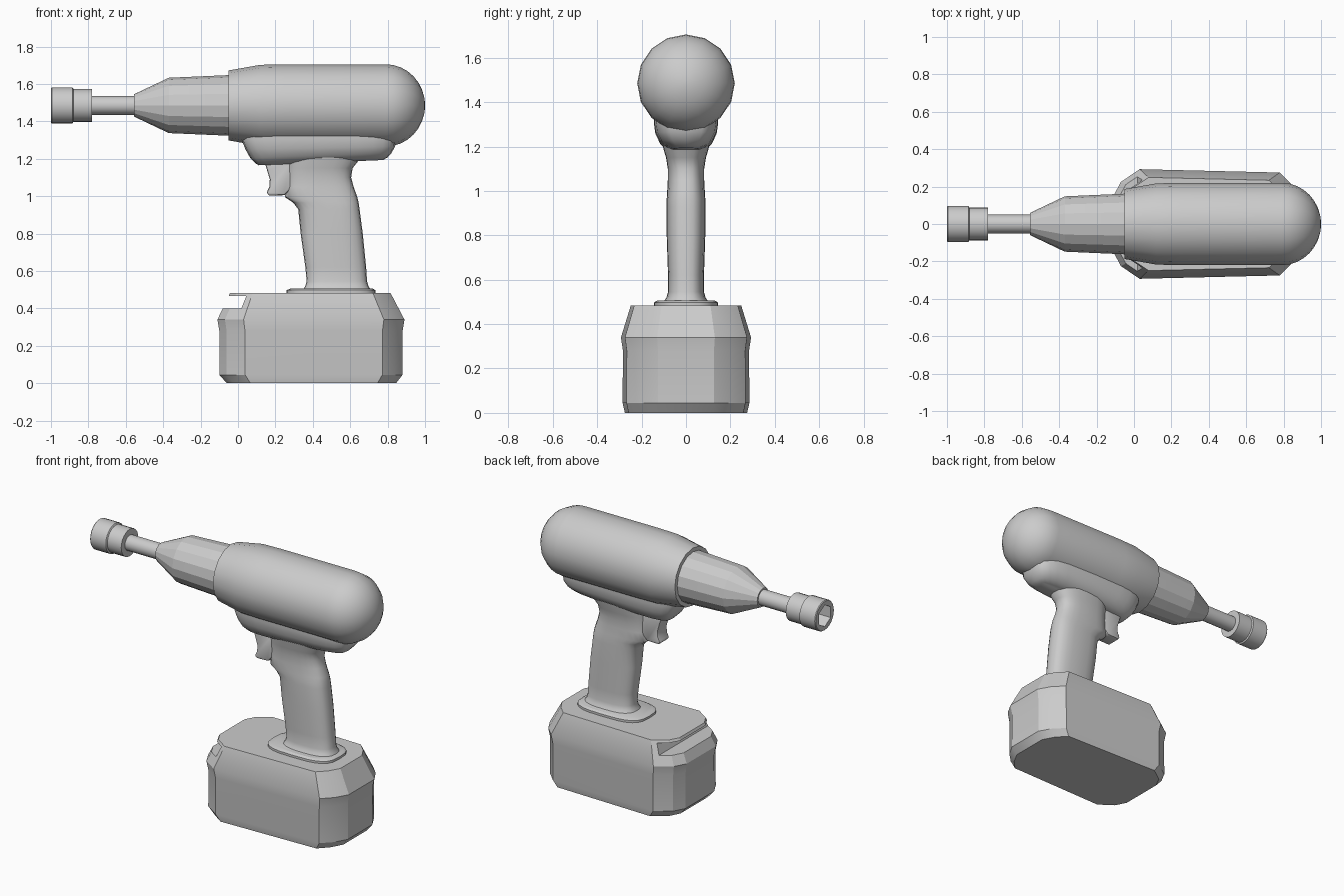
import bpy, bmesh, math
from math import sin, cos, pi

if "Cube" in bpy.data.objects:
    bpy.data.objects.remove(bpy.data.objects["Cube"])

AXIS_Z = 1.485  # height of the barrel axis


def make(name, rings, angle=30, bevel=0):
    """Skin a list of equal-length closed rings and cap both ends."""
    bm = bmesh.new()
    vs = [[bm.verts.new(p) for p in r] for r in rings]
    n = len(vs[0])
    for a, b in zip(vs, vs[1:]):
        for i in range(n):
            j = (i + 1) % n
            bm.faces.new((a[i], a[j], b[j], b[i]))
    bm.faces.new(vs[0])
    bm.faces.new(vs[-1])
    bmesh.ops.recalc_face_normals(bm, faces=bm.faces)
    me = bpy.data.meshes.new(name)
    bm.to_mesh(me)
    bm.free()
    ob = bpy.data.objects.new(name, me)
    bpy.context.collection.objects.link(ob)
    bpy.ops.object.select_all(action='DESELECT')
    ob.select_set(True)
    bpy.context.view_layer.objects.active = ob
    if bevel:
        m = ob.modifiers.new("bevel", 'BEVEL')
        m.width, m.segments = bevel, 2
        bpy.ops.object.modifier_apply(modifier=m.name)
    bpy.ops.object.shade_smooth_by_angle(angle=math.radians(angle))
    return ob


def lathe(name, profile, n=16, angle=30):
    """Revolve (x, radius) points round the barrel axis."""
    return make(name, [[(x, r * sin(2 * pi * i / n), AXIS_Z + r * cos(2 * pi * i / n))
                        for i in range(n)] for x, r in profile], angle)


def oval(x0, x1, h, z0, z1, p, n=24):
    """Superellipse ring between x0 and x1, tilted from z0 to z1."""
    ring = []
    for i in range(n):
        c, s = cos(2 * pi * i / n), sin(2 * pi * i / n)
        u = math.copysign(abs(c) ** (2 / p), c)
        v = math.copysign(abs(s) ** (2 / p), s)
        t = (u + 1) / 2
        ring.append((x0 + (x1 - x0) * t, h * v, z0 + (z1 - z0) * t))
    return ring


def prism(name, profile, h, bevel=0):
    """Extrude an (x, z) outline across y."""
    return make(name, [[(x, y, z) for x, z in profile] for y in (-h, h)], 30, bevel)


def cut(ob, cutter):
    m = ob.modifiers.new("cut", 'BOOLEAN')
    m.operation, m.object, m.solver = 'DIFFERENCE', cutter, 'EXACT'
    bpy.ops.object.select_all(action='DESELECT')
    bpy.context.view_layer.objects.active = ob
    ob.select_set(True)
    bpy.ops.object.modifier_apply(modifier=m.name)
    bpy.data.objects.remove(cutter)
    bpy.ops.object.shade_smooth_by_angle(angle=math.radians(25))


# Motor housing with rounded rear
rear = [(0.79 + 0.21 * sin(a), 0.22 * cos(a)) for a in [i * pi / 16 for i in range(8)]]
lathe("motor_housing", [(-0.05, 0.187), (0.12, 0.217), (0.25, 0.22)] + rear + [(1.0, 0.012)])

# Tapered nose and drive shaft
lathe("nose_cone", [(0.0, 0.163), (-0.05, 0.162), (-0.37, 0.148), (-0.555, 0.06)], angle=20)
lathe("drive_shaft", [(-0.5, 0.05), (-0.85, 0.05)])

# Socket with hexagonal bore
socket = lathe("socket", [(-0.78, 0.088), (-0.88, 0.088), (-0.885, 0.097),
                          (-0.995, 0.097), (-1.0, 0.093)], 24)
cut(socket, lathe("bore_cutter", [(-0.91, 0.07), (-1.1, 0.07)], 6))

# Saddle joining the housing to the grip
make("saddle", [oval(0.02, 0.84, 0.145, 1.36, 1.36, 4),
                oval(0.02, 0.845, 0.145, 1.30, 1.31, 4),
                oval(0.04, 0.84, 0.138, 1.25, 1.265, 4),
                oval(0.065, 0.82, 0.118, 1.205, 1.23, 4),
                oval(0.09, 0.80, 0.09, 1.178, 1.207, 4),
                oval(0.11, 0.775, 0.06, 1.165, 1.193, 4)], 40)

# Grip: height, front x, back x, half width
grip = [(1.25, 0.26, 0.66, 0.11), (1.19, 0.26, 0.645, 0.102), (1.15, 0.26, 0.613, 0.09),
        (1.10, 0.26, 0.605, 0.082), (1.05, 0.258, 0.618, 0.082), (0.995, 0.25, 0.638, 0.085),
        (0.965, 0.295, 0.645, 0.087), (0.93, 0.322, 0.65, 0.087), (0.80, 0.335, 0.667, 0.087),
        (0.62, 0.36, 0.685, 0.081), (0.545, 0.367, 0.69, 0.081), (0.52, 0.36, 0.697, 0.088),
        (0.495, 0.345, 0.712, 0.105)]
make("grip", [oval(a, b, h, z, z, 2.7) for z, a, b, h in grip], 50)

# Trigger
prism("trigger", [(0.14, 1.19), (0.155, 1.14), (0.17, 1.09), (0.168, 1.05), (0.153, 1.02),
                  (0.163, 1.003), (0.25, 1.005), (0.29, 1.05), (0.29, 1.19)], 0.05, 0.01)

# Foot plate under the grip
make("foot_plate", [oval(0.26, 0.735, 0.145, 0.47, 0.47, 3.2),
                    oval(0.26, 0.735, 0.145, 0.497, 0.497, 3.2),
                    oval(0.28, 0.72, 0.13, 0.506, 0.506, 3.2)])

# Battery pack: chamfered outline scaled per level
half = [(-0.11, 0.15), (-0.07, 0.225), (0.03, 0.293), (0.78, 0.275), (0.845, 0.21), (0.89, 0.13)]
outline = half + [(x, -y) for x, y in reversed(half)]
levels = [(0.0, -0.06, 0.845, 0.94), (0.045, -0.10, 0.88, 0.975), (0.28, -0.10, 0.88, 0.97),
          (0.34, -0.11, 0.89, 1.0), (0.483, -0.042, 0.815, 0.85)]
battery = make("battery_pack", [[(a + (x + 0.11) * (b - a), y * s, z) for x, y in outline]
                                for z, a, b, s in levels], 25)

# Latch slot across the front of the battery
cut(battery, prism("slot_cutter", [(-0.3, 0.40), (0.018, 0.40), (0.045, 0.467), (-0.3, 0.467)], 0.5))
